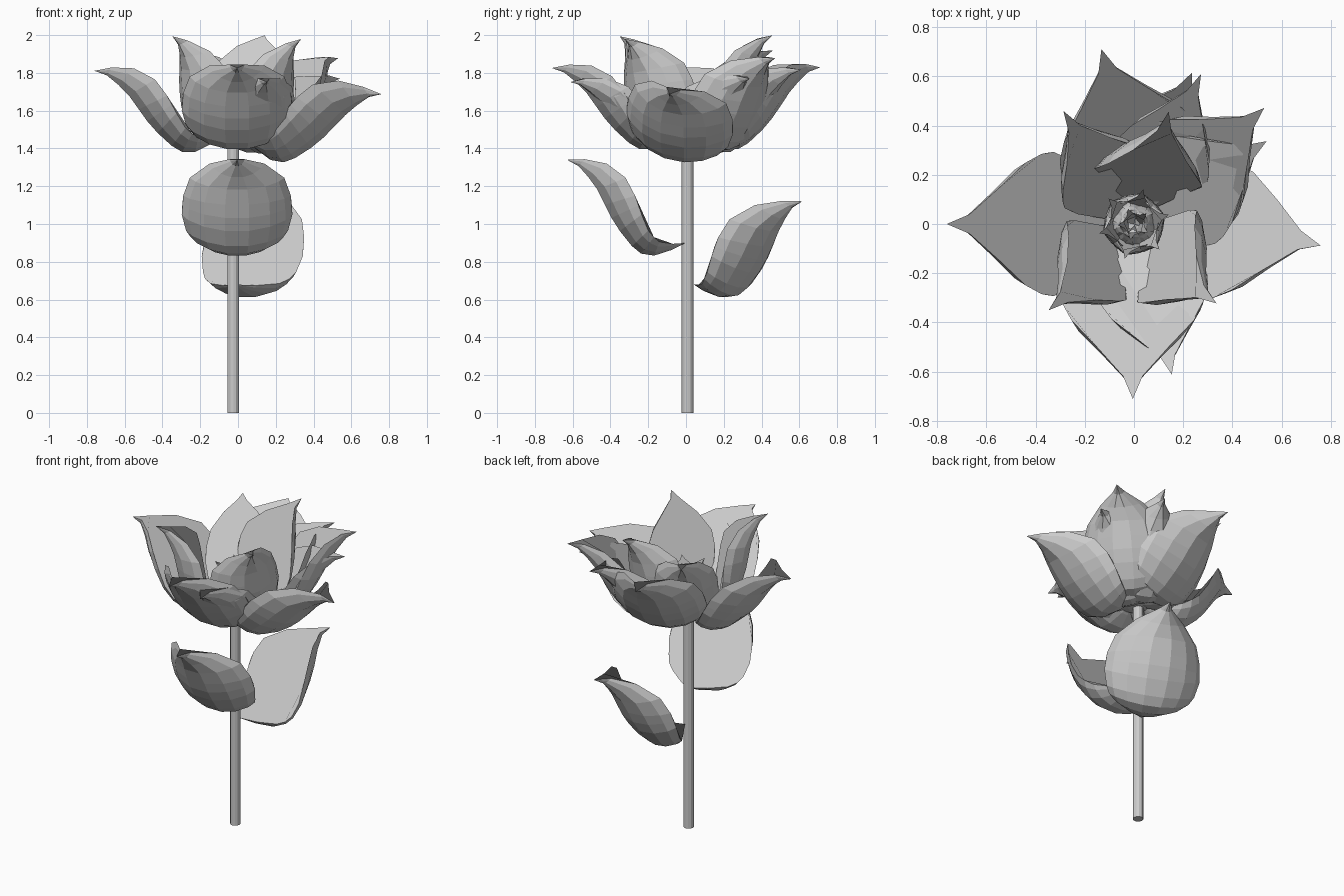
import bpy, bmesh
from math import radians
from mathutils import Matrix

if "Cube" in bpy.data.objects:
    bpy.data.objects.remove(bpy.data.objects["Cube"])

grey = bpy.data.materials.new("plain_grey")
grey.use_nodes = True
grey.diffuse_color = (0.6, 0.6, 0.6, 1)
grey.node_tree.nodes["Principled BSDF"].inputs["Base Color"].default_value = (0.6, 0.6, 0.6, 1)

# Petal stations: spine (out, up), rim (out, up), half width
STATIONS = [
    (.08, -.04, .07, -.005, .10),
    (.17, -.07, .14, .005, .20),
    (.24, -.06, .17, .03, .245),
    (.29, -.02, .20, .065, .27),
    (.355, .06, .235, .15, .293),
    (.40, .13, .25, .20, .29),
    (.435, .20, .27, .25, .285),
    (.475, .28, .32, .345, .25),
    (.52, .345, .42, .42, .145),
    (.57, .405, .535, .443, .04),
]
TIP = (.63, 0, .44)
ACROSS = (-1, -.88, -.6, -.22, .22, .6, .88, 1)


def petal(name, base, yaw, pitch=0, scale=1, width=1, roll=0):
    """Cupped petal with a pointed tip, closed inside by one rim face."""
    bm = bmesh.new()
    root, tip = bm.verts.new((0, 0, 0)), bm.verts.new(TIP)
    rows = []
    for sx, sz, rx, rz, half in STATIONS:
        row = []
        for t in ACROSS:
            k = (1 - t * t) ** .75
            row.append(bm.verts.new((rx + (sx - rx) * k, half * width * t, rz + (sz - rz) * k)))
        rows.append(row)
    for i in range(len(ACROSS) - 1):
        bm.faces.new((root, rows[0][i + 1], rows[0][i]))
        for a, b in zip(rows, rows[1:]):
            bm.faces.new((a[i], a[i + 1], b[i + 1], b[i]))
        bm.faces.new((rows[-1][i], rows[-1][i + 1], tip))
    bm.faces.new([root] + [r[0] for r in rows] + [tip] + [r[-1] for r in reversed(rows)])
    bmesh.ops.recalc_face_normals(bm, faces=bm.faces)
    bm.transform(Matrix.Translation(base) @ Matrix.Rotation(radians(yaw), 4, 'Z')
                 @ Matrix.Rotation(radians(-pitch), 4, 'Y')
                 @ Matrix.Rotation(radians(roll), 4, 'X') @ Matrix.Scale(scale, 4))
    mesh = bpy.data.meshes.new(name)
    bm.to_mesh(mesh)
    bm.free()
    mesh.materials.append(grey)
    bpy.context.collection.objects.link(bpy.data.objects.new(name, mesh))


# Stem
bpy.ops.mesh.primitive_cylinder_add(vertices=12, radius=.031, depth=1.46, location=(-.025, .008, .73))
stem = bpy.context.object
stem.name = "stem"
stem.data.materials.append(grey)

# Leaves
petal("front_leaf", (-.005, 0, .9), -90)
petal("back_leaf", (-.02, .04, .68), 66)

# Outer petals, opened wide
petal("outer_petal_right", (-.07, 0, 1.475), 180, -9)
petal("outer_petal_left", (.03, 0, 1.46), -14, -17, roll=-12)
petal("outer_petal_front", (-.005, -.02, 1.49), -90, -9)
petal("outer_petal_back", (.06, .04, 1.49), 106, -9, 1.01)
petal("outer_petal_front_low", (.03, -.03, 1.5), -78, -12, .84, .92)

# Middle petals, half open
petal("middle_petal_back_left", (.05, .04, 1.46), 42, -2, width=.88)
petal("middle_petal_left", (0, 0, 1.46), 32, -9, .92, .9)
petal("middle_petal_back", (.01, .02, 1.46), 66, -6, .96, .72)
petal("middle_petal_back_right", (0, 0, 1.465), 122, 5, .92, .76)

# Upright petals
petal("upright_petal_front_left", (.01, -.01, 1.455), -36, 15, .9, .84, 9)
petal("upright_petal_front_right", (-.03, -.02, 1.456), 220, 15, .92, .74, -7)
petal("upright_petal_back", (.005, .02, 1.46), 78, 15, .92, .82, 6)

# Closed bud in the middle
for i in range(6):
    petal(f"bud_petal_outer_{i + 1}", (0, 0, 1.44), 60 * i + 15, 26, .39)
for i in range(5):
    petal(f"bud_petal_inner_{i + 1}", (0, 0, 1.44), 72 * i + 40, 40, .33)
